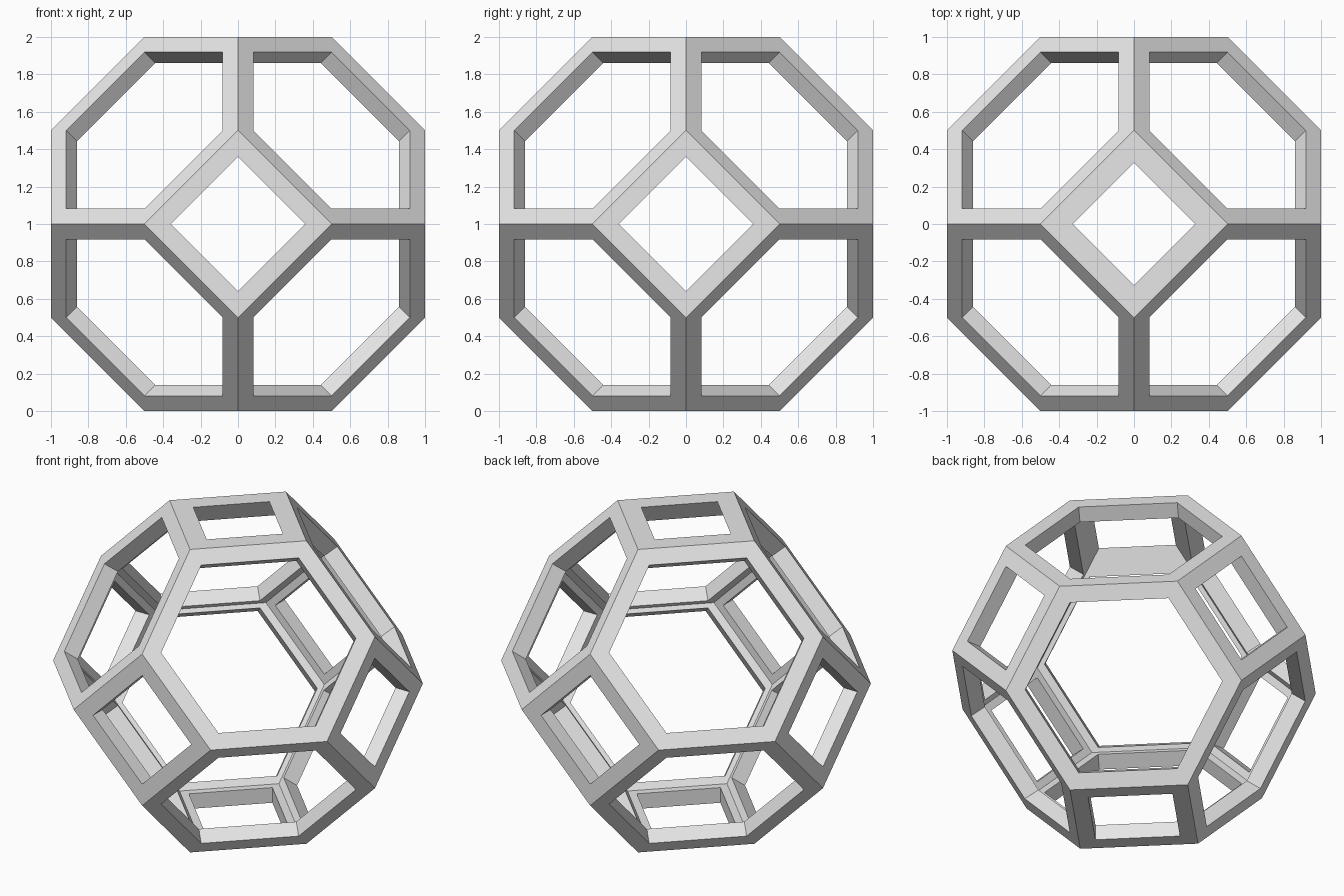
import bpy
import bmesh
from itertools import product
from math import atan2, sqrt
from mathutils import Vector

cube = bpy.data.objects.get("Cube")
if cube:
    bpy.data.objects.remove(cube, do_unlink=True)

BAR = 0.1      # bar width on each face
DEPTH = 0.1    # shell depth

# Material
grey = bpy.data.materials.new("light grey")
grey.use_nodes = True
colour = (0.8, 0.8, 0.8, 1)
grey.diffuse_color = colour
grey.node_tree.nodes["Principled BSDF"].inputs["Base Color"].default_value = colour

# Corners of a truncated octahedron: every arrangement of 0, a half and one
corners = []
for zero in range(3):
    for half_axis in range(3):
        if half_axis == zero:
            continue
        for s, t in product((-1, 1), repeat=2):
            v = Vector((0, 0, 0))
            v[half_axis] = s / 2
            v[3 - zero - half_axis] = t
            corners.append(v)

# Face normals: six squares and eight hexagons
squares = [Vector([s if i == axis else 0 for i in range(3)])
           for axis in range(3) for s in (-1, 1)]
hexagons = [Vector(p).normalized() for p in product((-1, 1), repeat=3)]


def is_top(normal):
    return normal.z > 0.99


def inner_corner(v):
    """Corner of the inner shell; the top square stays flush and open."""
    reach = 1.5 - DEPTH * sqrt(3)
    long_side = 1 if v.z > 0.99 else 1 - DEPTH
    size = {0: 0, 1: reach - long_side, 2: long_side}
    return Vector([size[round(abs(c) * 2)] * (1 if c > 0 else -1) for c in v])


def face_corners(normal):
    """Corners of one face in order around its normal."""
    far = max(v.dot(normal) for v in corners)
    ring = [v for v in corners if far - v.dot(normal) < 0.001]
    centre = sum(ring, Vector()) / len(ring)
    u = (ring[0] - centre).normalized()
    w = normal.cross(u)
    ring.sort(key=lambda v: atan2((v - centre).dot(w), (v - centre).dot(u)))
    return ring, centre


bm = bmesh.new()


def band(a, b):
    """Join two rings of points with quads."""
    for i in range(len(a)):
        j = (i + 1) % len(a)
        bm.faces.new([bm.verts.new(p) for p in (a[i], a[j], b[j], b[i])])


# Each face: outer frame, wall of the opening, inner frame
for n in squares + hexagons:
    outer, centre = face_corners(n)
    inner = [inner_corner(v) for v in outer]
    if is_top(n):
        band(outer, inner)
        continue
    apothem = ((outer[0] + outer[1]) / 2 - centre).length
    hole = [centre + (v - centre) * (1 - BAR / apothem) for v in outer]
    hole_back = [p - n * DEPTH for p in hole]
    band(outer, hole)
    band(hole, hole_back)
    band(hole_back, inner)

bmesh.ops.remove_doubles(bm, verts=bm.verts, dist=0.0005)
bmesh.ops.recalc_face_normals(bm, faces=bm.faces)
bmesh.ops.translate(bm, verts=bm.verts, vec=(0, 0, 1))

mesh = bpy.data.meshes.new("open_frame")
bm.to_mesh(mesh)
bm.free()
mesh.materials.append(grey)
frame = bpy.data.objects.new("open_frame", mesh)
bpy.context.collection.objects.link(frame)
